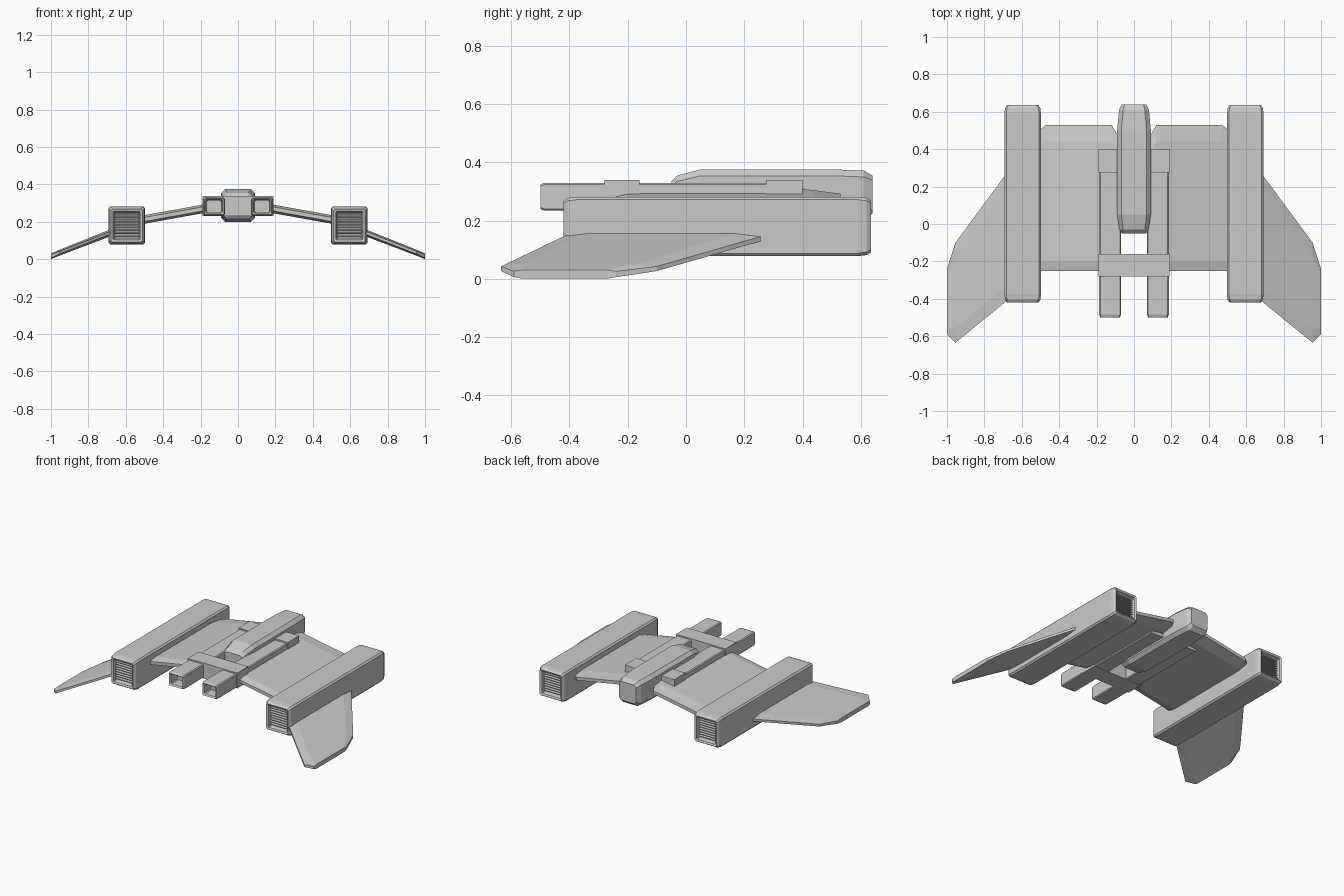
import bpy, bmesh

if "Cube" in bpy.data.objects:
    bpy.data.objects.remove(bpy.data.objects["Cube"])


def loft(name, rings):
    """Skin a list of equal-length closed rings and cap both ends."""
    bm = bmesh.new()
    vs = [[bm.verts.new(p) for p in r] for r in rings]
    n = len(rings[0])
    for a, b in zip(vs, vs[1:]):
        for i in range(n):
            j = (i + 1) % n
            bm.faces.new((a[i], a[j], b[j], b[i]))
    bm.faces.new(vs[0])
    bm.faces.new(vs[-1])
    bmesh.ops.recalc_face_normals(bm, faces=bm.faces)
    me = bpy.data.meshes.new(name)
    bm.to_mesh(me)
    bm.free()
    ob = bpy.data.objects.new(name, me)
    bpy.context.collection.objects.link(ob)
    return ob


def ring(y, cx, cz, hw, hh, c):
    """Chamfered rectangle in the xz plane."""
    pts = [(hw, hh - c), (hw - c, hh), (c - hw, hh), (-hw, hh - c),
           (-hw, c - hh), (c - hw, -hh), (hw - c, -hh), (hw, c - hh)]
    return [(cx + x, y, cz + z) for x, z in pts]


def box(name, x, y, z):
    return loft(name, [[(a, yy, b) for a, b in
                        ((x[0], z[0]), (x[1], z[0]), (x[1], z[1]), (x[0], z[1]))] for yy in y])


def wing(name, sections):
    """Sections: x, mid height, half thickness at edge and middle, four y stations."""
    rings = []
    for x, z, te, tm, ys in sections:
        st = list(zip(ys, (te, tm, tm, te)))
        rings.append([(x, y, z + t) for y, t in st] + [(x, y, z - t) for y, t in st[::-1]])
    return loft(name, rings)


# Central fuselage pod
loft("fuselage", [ring(y, 0, (lo + hi) / 2, w, (hi - lo) / 2, c) for y, w, lo, hi, c in (
    (-0.05, 0.065, 0.24, 0.335, 0.015), (-0.03, 0.078, 0.215, 0.355, 0.02),
    (0.05, 0.09, 0.20, 0.376, 0.022), (0.50, 0.09, 0.20, 0.376, 0.022),
    (0.61, 0.08, 0.20, 0.372, 0.022), (0.64, 0.065, 0.225, 0.355, 0.015))])

# Clamps joining the two barrels
box("front_clamp", (-0.19, 0.19), (-0.28, -0.16), (0.232, 0.339))
box("rear_clamp", (-0.19, 0.19), (0.275, 0.40), (0.26, 0.339))

for side, s in (("left", -1), ("right", 1)):
    # Engine nacelle with a recess at both ends
    nx, nz = s * 0.595, 0.18
    prof = [(-0.375, 0.036, 0.004), (-0.415, 0.026, 0.004), (-0.42, 0.014, 0.008),
            (-0.405, 0.004, 0.010), (-0.375, 0, 0.010)]
    prof += [(0.215 - y, i, c) for y, i, c in prof[::-1]]
    loft(side + "_nacelle", [ring(y, nx, nz, 0.098 - i, 0.102 - i, c) for y, i, c in prof])

    # Horizontal grille slats
    for end, y0, d in (("front", -0.40, 1), ("back", 0.615, -1)):
        for k in range(8):
            z = nz - 0.058 + k * 0.0165
            loft(f"{side}_{end}_slat_{k}", [
                [(x, y0, z - 0.004), (x, y0, z + 0.001),
                 (x, y0 + d * 0.026, z + 0.008), (x, y0 + d * 0.026, z + 0.003)]
                for x in (nx - 0.066, nx + 0.066)])

    # Hollow gun barrel
    loft(side + "_barrel", [ring(y, s * 0.128, 0.282, 0.058 - i, 0.048 - i, 0.006) for y, i in (
        (-0.42, 0.017), (-0.49, 0.014), (-0.50, 0.006), (-0.485, 0), (0.39, 0))])

    # Inner wing between pod and nacelle
    wing(side + "_inner_wing", [
        (s * x, 0.213 + (0.5 - x) * 0.18, 0.011, 0.023, (yf, yf - 0.09, -0.20, -0.25))
        for x, yf in ((0.085, 0.47), (0.12, 0.53), (0.47, 0.53), (0.52, 0.49))])

    # Swept outer wing
    wing(side + "_outer_wing", [
        (s * 0.66, 0.150, 0.008, 0.019, (0.30, 0.21, -0.31, -0.395)),
        (s * 0.955, 0.035, 0.008, 0.016, (-0.10, -0.17, -0.56, -0.635)),
        (s * 1.0, 0.016, 0.010, 0.015, (-0.24, -0.27, -0.56, -0.59))])
